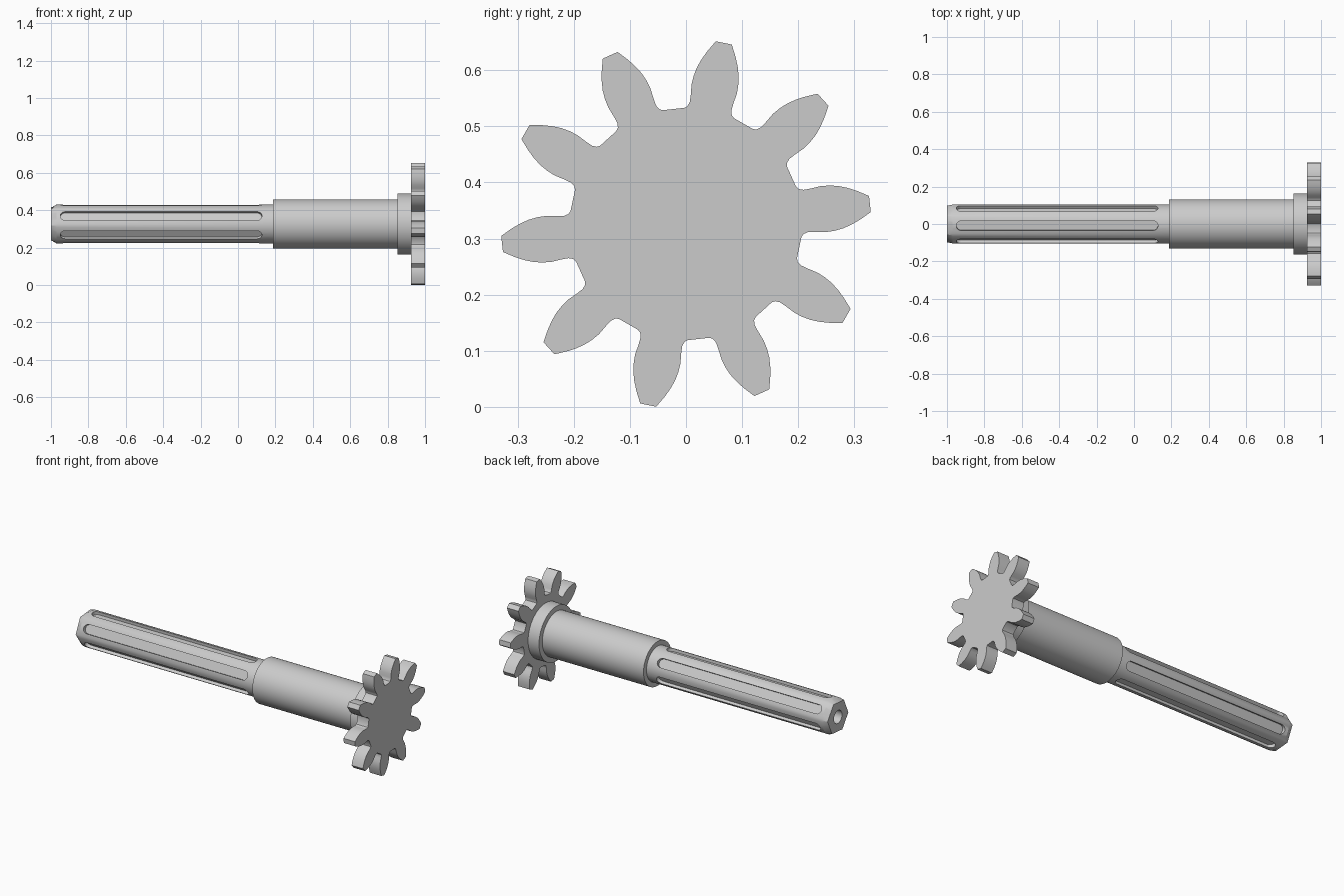
import bpy, bmesh
from math import cos, sin, pi, radians, degrees

if "Cube" in bpy.data.objects:
    bpy.data.objects.remove(bpy.data.objects["Cube"], do_unlink=True)

AXIS_Z = 0.326          # height of the shaft axis
SEGMENTS = 72
TURN = radians(5)       # rotation of the six-sided shaft details

steel = bpy.data.materials.new("light grey steel")
steel.use_nodes = True
steel.diffuse_color = (0.6, 0.6, 0.6, 1)
steel.node_tree.nodes["Principled BSDF"].inputs["Base Color"].default_value = (0.6, 0.6, 0.6, 1)


def polar(r, a):
    return r * cos(a), r * sin(a)


def circle(r):
    return [polar(r, TURN + 2 * pi * i / SEGMENTS) for i in range(SEGMENTS)]


def hexagon(r):
    side = SEGMENTS // 6
    return [polar(r * cos(pi / 6) / cos(2 * pi * (i % side) / SEGMENTS - pi / 6),
                  TURN + 2 * pi * i / SEGMENTS) for i in range(SEGMENTS)]


def add_loft(bm, rings):
    """Skin (x, outline) rings into a closed solid."""
    loops = [[bm.verts.new((x, y, z + AXIS_Z)) for y, z in outline] for x, outline in rings]
    for a, b in zip(loops, loops[1:]):
        for i in range(len(a)):
            j = (i + 1) % len(a)
            bm.faces.new((a[i], a[j], b[j], b[i]))
    bm.faces.new(loops[0][::-1])
    bm.faces.new(loops[-1])


def make_object(name, bm):
    bmesh.ops.recalc_face_normals(bm, faces=bm.faces)
    mesh = bpy.data.meshes.new(name)
    bm.to_mesh(mesh)
    bm.free()
    mesh.materials.append(steel)
    obj = bpy.data.objects.new(name, mesh)
    bpy.context.collection.objects.link(obj)
    return obj


def select(obj):
    bpy.ops.object.select_all(action='DESELECT')
    obj.select_set(True)
    bpy.context.view_layer.objects.active = obj


def smooth(obj):
    select(obj)
    bpy.ops.object.shade_smooth_by_angle(angle=radians(28))


def loft(name, rings):
    bm = bmesh.new()
    add_loft(bm, rings)
    return make_object(name, bm)


# Shaft with a centre hole and a tip that tapers to a hexagon
shaft = loft("shaft", [(-0.85, circle(0.038)), (-1, circle(0.038)), (-1, hexagon(0.098)),
                       (-0.97, circle(0.104)), (0.2, circle(0.104))])

# Six round-ended slots along the shaft
bm = bmesh.new()
half, start, end = 0.026, -0.95, 0.128
for k in range(6):
    a = TURN + pi / 6 + k * pi / 3
    slot = []
    for cx, first in ((end - half, -pi / 2), (start + half, pi / 2)):
        slot += [(cx + half * cos(first + pi * i / 10), half * sin(first + pi * i / 10))
                 for i in range(11)]
    layers = [[bm.verts.new((x, r * cos(a) - w * sin(a), r * sin(a) + w * cos(a) + AXIS_Z))
               for x, w in slot] for r in (0.083, 0.13)]
    low, high = layers
    for i in range(len(slot)):
        j = (i + 1) % len(slot)
        bm.faces.new((low[i], low[j], high[j], high[i]))
    bm.faces.new(low[::-1])
    bm.faces.new(high)
cutter = make_object("slot_cutter", bm)
cutter.hide_render = True
select(shaft)
cut = shaft.modifiers.new("slots", 'BOOLEAN')
cut.operation = 'DIFFERENCE'
cut.solver = 'EXACT'
cut.object = cutter
bpy.ops.object.modifier_apply(modifier=cut.name)
bpy.data.objects.remove(cutter, do_unlink=True)
smooth(shaft)

# Thick sleeve and collar
smooth(loft("sleeve", [(0.187, circle(0.132)), (0.86, circle(0.132))]))
smooth(loft("collar", [(0.853, circle(0.163)), (0.93, circle(0.163))]))

# Ten-tooth gear: flank as (radius, half angle in degrees)
flank = [(0.207, 12.7), (0.21, 11.1), (0.218, 10), (0.23, 9.7), (0.25, 9.5), (0.265, 8.8),
         (0.28, 7.8), (0.295, 6.4), (0.31, 4.8), (0.322, 3.4), (0.33, 2.5)]
tooth = [(r, -a) for r, a in flank] + flank[::-1]
outline = [polar(r, radians(6.2 + 36 * k + a)) for k in range(10) for r, a in tooth]
smooth(loft("gear", [(0.925, outline), (1, outline)]))
